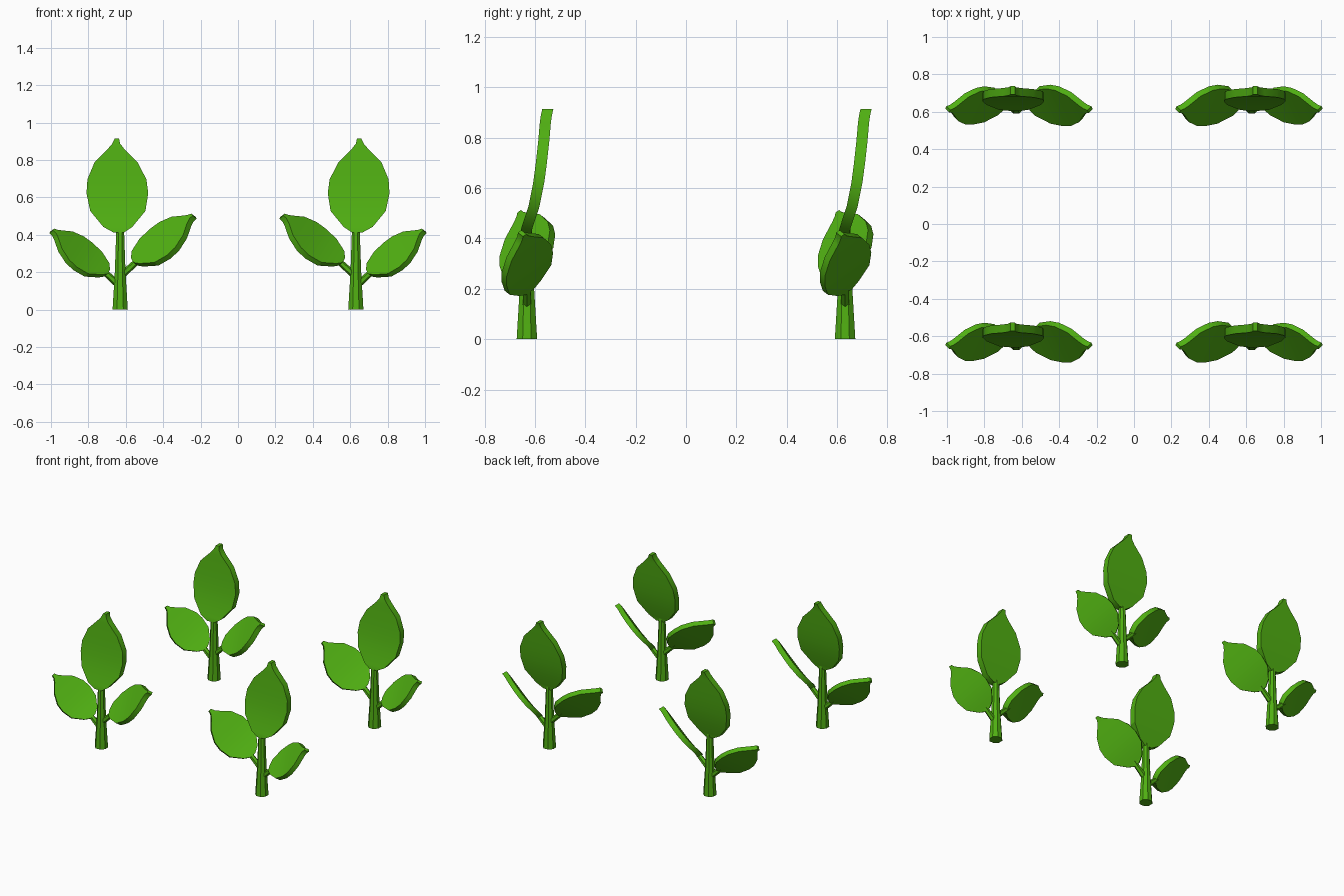
import bpy, bmesh, math
from mathutils import Vector, Matrix

if "Cube" in bpy.data.objects:
    bpy.data.objects.remove(bpy.data.objects["Cube"])

green = bpy.data.materials.new("leaf_green")
green.diffuse_color = (0.08, 0.43, 0.006, 1)
green.use_nodes = True
green.node_tree.nodes["Principled BSDF"].inputs["Base Color"].default_value = green.diffuse_color

# Leaf outline: height, left edge, right edge, bend backwards
ROWS = [(0.0, -0.035, 0.02, -0.005), (0.03, -0.09, 0.065, 0.0),
        (0.115, -0.16, 0.135, 0.028), (0.21, -0.18, 0.15, 0.047),
        (0.285, -0.175, 0.14, 0.057), (0.375, -0.137, 0.093, 0.067),
        (0.445, -0.068, 0.023, 0.073), (0.475, -0.042, 0.0, 0.077),
        (0.502, -0.03, -0.006, 0.083)]
THICK = 0.022  # half thickness


def finish(bm, name, place, flip):
    """Move a part to its plant, mirroring it when needed."""
    mirror = Matrix.Diagonal((flip, 1, 1, 1))
    bm.transform(Matrix.Translation(place) @ mirror)
    bmesh.ops.recalc_face_normals(bm, faces=bm.faces[:])
    me = bpy.data.meshes.new(name)
    bm.to_mesh(me)
    bm.free()
    me.materials.append(green)
    ob = bpy.data.objects.new(name, me)
    bpy.context.collection.objects.link(ob)
    bpy.ops.object.select_all(action='DESELECT')
    ob.select_set(True)
    bpy.context.view_layer.objects.active = ob
    bpy.ops.object.shade_smooth_by_angle(angle=math.radians(30))


def leaf(name, matrix, place, flip):
    bm = bmesh.new()
    # each row is a closed four-sided section of the blade
    rings = []
    for z, left, right, y in ROWS:
        pts = [(left, y - THICK), (right, y - THICK),
               (right, y + THICK), (left, y + THICK)]
        rings.append([bm.verts.new((x, yy, z)) for x, yy in pts])
    for a, b in zip(rings, rings[1:]):
        for i in range(4):
            j = (i + 1) % 4
            bm.faces.new((a[i], a[j], b[j], b[i]))
    bm.faces.new(rings[0])
    bm.faces.new(rings[-1])
    bm.transform(matrix)
    finish(bm, name, place, flip)


def tube(name, path, sides, place, flip):
    """Tapered stalk through (x, z, radius) points."""
    bm = bmesh.new()
    start, end = path[0], path[-1]
    d = Vector((end[0] - start[0], 0, end[1] - start[1])).normalized()
    u, v = Vector((0, 1, 0)), d.cross(Vector((0, 1, 0)))
    rings = []
    for x, z, r in path:
        ring = []
        for i in range(sides):
            a = math.tau * (i + 0.5) / sides
            ring.append(bm.verts.new(
                Vector((x, 0, z)) + r * (math.cos(a) * u + math.sin(a) * v)))
        rings.append(ring)
    for a, b in zip(rings, rings[1:]):
        for i in range(sides):
            j = (i + 1) % sides
            bm.faces.new((a[i], a[j], b[j], b[i]))
    bm.faces.new(rings[0])
    bm.faces.new(rings[-1])
    finish(bm, name, place, flip)


def side_matrix(base, scale, sign):
    """Side leaves rise outwards with the face turned in and forwards."""
    length = Vector((0.70, -0.18, 0.686)).normalized()
    back = Vector((0.62, 0.61, -0.47))
    back = (back - back.dot(length) * length).normalized()
    across = back.cross(length)
    m = Matrix((across, back, length)).transposed().to_4x4()
    return (Matrix.Translation(base) @ Matrix.Diagonal((sign, 1, 1, 1))
            @ m @ Matrix.Scale(scale, 4))


# Four plants, the right-hand ones mirrored
for flip in (1, -1):
    for y in (-0.632, 0.632):
        place = Vector((-0.63 * flip, y, 0))
        tube("stem", [(0, 0, 0.044), (0, 0.2, 0.031), (0, 0.44, 0.022)],
             8, place, flip)
        tube("high_branch", [(0, 0.175, 0.02), (0.105, 0.272, 0.016)],
             6, place, flip)
        tube("low_branch", [(0, 0.125, 0.02), (-0.1, 0.215, 0.016)],
             6, place, flip)
        leaf("top_leaf", Matrix.Translation((0, 0, 0.412)), place, flip)
        leaf("high_leaf", side_matrix((0.08, 0, 0.25), 0.79, 1), place, flip)
        leaf("low_leaf", side_matrix((-0.075, 0, 0.19), 0.73, -1), place, flip)
